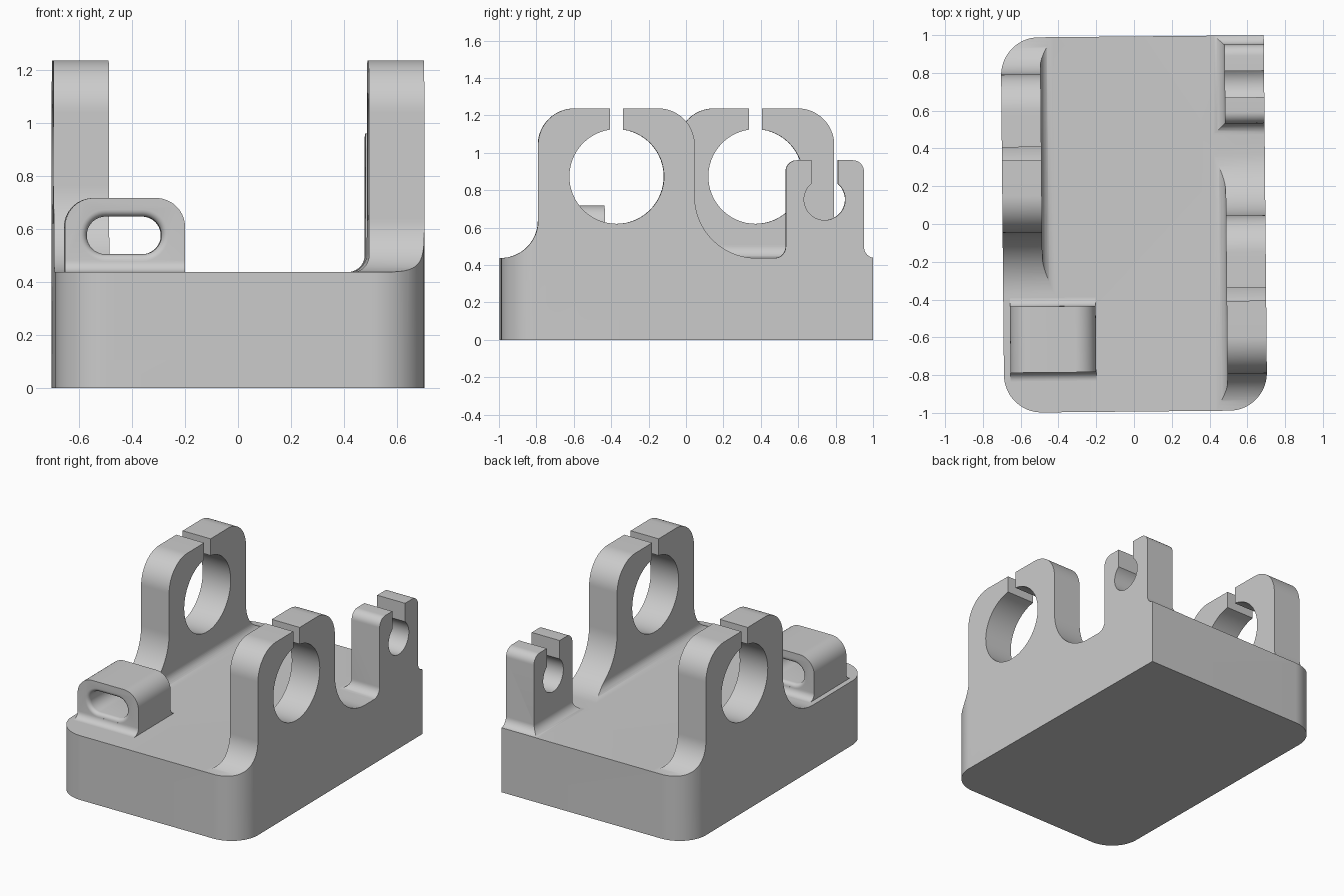
import bpy, bmesh, math
from mathutils import Matrix

if "Cube" in bpy.data.objects:
    bpy.data.objects.remove(bpy.data.objects["Cube"])

FLOOR, TOP = 0.437, 1.237      # deck height, bearing wall height
HX, HY = 0.696, 0.993          # half width, half length
WALL_IN = 0.487                # inner face of the side walls

metal = bpy.data.materials.new("plain grey")
metal.diffuse_color = (0.6, 0.6, 0.6, 1)
metal.use_nodes = True
metal.node_tree.nodes["Principled BSDF"].inputs["Base Color"].default_value = metal.diffuse_color


def arc(cx, cy, r, a0, a1, n=20):
    return [(cx + r * math.cos(math.radians(a0 + (a1 - a0) * i / n)),
             cy + r * math.sin(math.radians(a0 + (a1 - a0) * i / n))) for i in range(n + 1)]


def loft(name, loops):
    """Closed solid through a list of equal 3D loops."""
    bm = bmesh.new()
    rings = [[bm.verts.new(p) for p in loop] for loop in loops]
    n = len(rings[0])
    for a, b in zip(rings, rings[1:]):
        for i in range(n):
            bm.faces.new((a[i], a[(i + 1) % n], b[(i + 1) % n], b[i]))
    bm.faces.new(rings[0])
    bm.faces.new(rings[-1])
    bmesh.ops.recalc_face_normals(bm, faces=bm.faces)
    me = bpy.data.meshes.new(name)
    bm.to_mesh(me)
    bm.free()
    me.materials.append(metal)
    ob = bpy.data.objects.new(name, me)
    bpy.context.collection.objects.link(ob)
    return ob


PLACE = {'x': lambda p, t: (t, p[0], p[1]),
         'y': lambda p, t: (p[0], t, p[1]),
         'z': lambda p, t: (p[0], p[1], t)}


def prism(name, pts, axis, lo, hi):
    return loft(name, [[PLACE[axis](p, t) for p in pts] for t in (lo, hi)])


def combine(ob, other, op='DIFFERENCE'):
    mod = ob.modifiers.new("cut", 'BOOLEAN')
    mod.operation, mod.object, mod.solver = op, other, 'EXACT'
    bpy.context.view_layer.objects.active = ob
    bpy.ops.object.modifier_apply(modifier=mod.name)
    bpy.data.objects.remove(other)


def keyhole(cy, cz, r, half_slot):
    """Round bore with a slot open at the top."""
    a = math.degrees(math.acos(half_slot / r))
    return arc(cy, cz, r, 180 - a, 360 + a, 56) + [(cy + half_slot, 1.5), (cy - half_slot, 1.5)]


# Full-height block, rounded on three corners
R = 0.2
outline = (arc(-HX + R, -HY + R, R, 180, 270) + arc(HX - R, -HY + R, R, 270, 360)
           + [(HX, HY)] + arc(-HX + R, HY - R, R, 90, 180))
body = prism("bearing_block", outline, 'z', 0, 1.3)

# Central channel with filleted floor corners
f = 0.065
channel = (arc(-WALL_IN + f, FLOOR + f, f, 180, 270, 10)
           + arc(WALL_IN - f, FLOOR + f, f, 270, 360, 10)
           + [(WALL_IN, 1.5), (-WALL_IN, 1.5)])
combine(body, prism("channel_cutter", channel, 'y', -1.2, 1.2))

# Side silhouette of a bearing wall: end fillet, rounded top, wide fillet
c, w = 0.195, 0.33
wall = ([(-1.2, FLOOR)] + arc(-0.997, FLOOR + R, R, -90, 0)
        + arc(-0.797 + c, TOP - c, c, 180, 90) + arc(0.04 - c, TOP - c, c, 90, 0)
        + arc(0.04 + w, FLOOR + w, w, 180, 270, 28))
# Small post behind the right wall
p = 0.06
post = (arc(0.527 - p, FLOOR + p, p, 270, 360, 10) + arc(0.527 + p, 0.96 - p, p, 180, 90, 10)
        + arc(0.945 - p, 0.96 - p, p, 90, 0, 10) + arc(0.945 + p, FLOOR + p, p, 180, 270, 10))
sky = [(1.2, FLOOR), (1.2, 1.5), (-1.2, 1.5)]
combine(body, prism("right_cutter", wall + post + sky, 'x', 0.35, 0.9))
combine(body, prism("left_cutter", [(-y, z) for y, z in wall + sky], 'x', -0.9, -0.35))

# Slotted bores
big, small = (0.873, 0.253, 0.035), (0.75, 0.11, 0.07)
for cy, bore, lo, hi in ((-0.377, big, 0.35, 0.9), (0.377, big, -0.9, -0.35),
                         (0.735, small, 0.35, 0.9)):
    combine(body, prism("bore_cutter", keyhole(cy, *bore), 'x', lo, hi))

# Cable loop: rounded top, filleted feet front and back
x0, x1, y0, y1, zt, zb = -0.661, -0.207, -0.782, -0.432, 0.717, FLOOR - 0.01
k, q = 0.11, 0.045
side = ([(y0 - q, zb)] + arc(y0 - q, FLOOR + q, q, 270, 360, 10) + [(y0, zt), (y1, zt)]
        + arc(y1 + q, FLOOR + q, q, 180, 270, 10) + [(y1 + q, zb)])
guide = prism("cable_loop", side, 'x', x0, x1)
arch = ([(x0, 0.3)] + arc(x0 + k, zt - k, k, 180, 90) + arc(x1 - k, zt - k, k, 90, 0)
        + [(x1, 0.3)])
combine(guide, prism("arch_keeper", arch, 'y', -1, -0.2), 'INTERSECT')

# Oblong opening with flared mouths
e, sr, sz = 0.026, 0.071, 0.576
sl, sx = 0.07, -0.437


def oblong(y, grow):
    r = sr + grow
    return [(x, y, z) for x, z in arc(sx - sl, sz, r, 90, 270) + arc(sx + sl, sz, r, -90, 90)]


flare = [(e * (1 - math.cos(t)), e * (1 - math.sin(t)))
         for t in (math.radians(15 * i) for i in range(7))]
rings = [oblong(y0 - 0.1, e)] + [oblong(y0 + d, g) for d, g in flare]
rings += [oblong(y1 - d, g) for d, g in reversed(flare)] + [oblong(y1 + 0.1, e)]
combine(guide, loft("opening_cutter", rings))

# Slight turn of the whole part, then smooth shading with sharp edges
for ob in (body, guide):
    ob.data.transform(Matrix.Rotation(0.0093, 4, 'Z'))
    bpy.ops.object.select_all(action='DESELECT')
    ob.select_set(True)
    bpy.context.view_layer.objects.active = ob
    bpy.ops.object.shade_smooth_by_angle(angle=math.radians(30))
